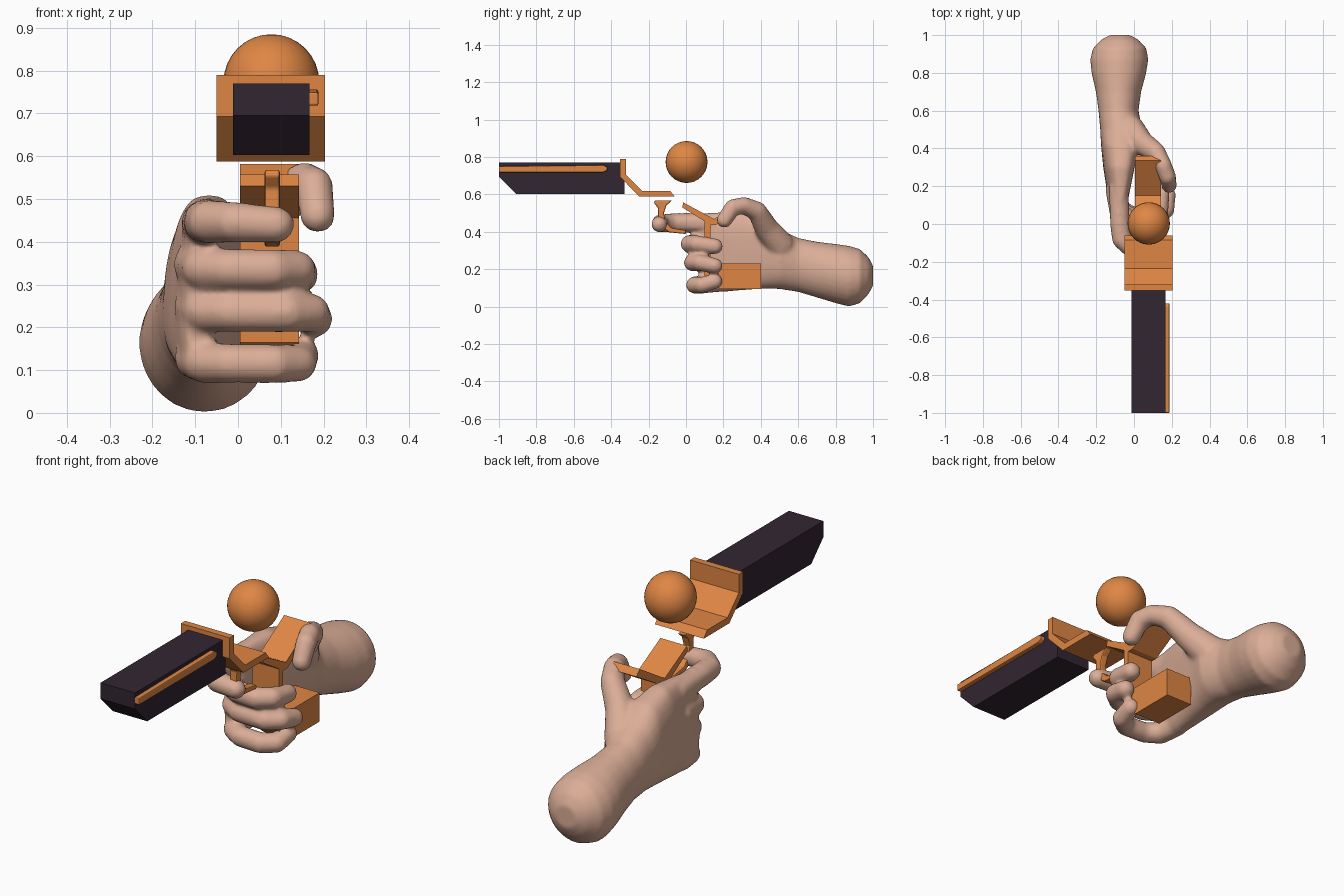
import bpy, bmesh, math
from mathutils import Vector

if "Cube" in bpy.data.objects:
    bpy.data.objects.remove(bpy.data.objects["Cube"])


def material(name, rgb):
    m = bpy.data.materials.new(name)
    m.diffuse_color = (*rgb, 1)
    m.use_nodes = True
    m.node_tree.nodes["Principled BSDF"].inputs["Base Color"].default_value = m.diffuse_color
    return m


ORANGE = material("orange", (0.74, 0.24, 0.058))
DARK = material("dark plum", (0.031, 0.019, 0.031))
SKIN = material("skin", (0.71, 0.42, 0.31))


def finish(name, bm, mat):
    bmesh.ops.recalc_face_normals(bm, faces=bm.faces)
    me = bpy.data.meshes.new(name)
    bm.to_mesh(me)
    bm.free()
    ob = bpy.data.objects.new(name, me)
    me.materials.append(mat)
    bpy.context.collection.objects.link(ob)
    return ob


def smooth(ob):
    for p in ob.data.polygons:
        p.use_smooth = True


def extrude_profile(name, profile, x0, x1, mat):
    """Prism from a side outline of (y, z) points, running from x0 to x1."""
    bm = bmesh.new()
    face = bm.faces.new([bm.verts.new((x0, y, z)) for y, z in profile])
    new = bmesh.ops.extrude_face_region(bm, geom=[face])["geom"]
    bmesh.ops.translate(bm, vec=(x1 - x0, 0, 0),
                        verts=[g for g in new if isinstance(g, bmesh.types.BMVert)])
    return finish(name, bm, mat)


def bevel(ob, width):
    m = ob.modifiers.new("bevel", "BEVEL")
    m.width, m.segments, m.limit_method = width, 2, "ANGLE"


# barrel with a chamfered lower front, and its side rail
extrude_profile("barrel", [(-1, 0.77), (-1, 0.695), (-0.91, 0.603), (-0.33, 0.603), (-0.33, 0.77)],
                -0.012, 0.167, DARK)
rail = extrude_profile("side_rail", [(-1, 0.718), (-1, 0.75), (-0.44, 0.756), (-0.42, 0.745),
                                     (-0.42, 0.73), (-0.44, 0.718)], 0.16, 0.188, ORANGE)
bevel(rail, 0.005)

# folded bracket behind the barrel
extrude_profile("bracket", [(-0.352, 0.79), (-0.352, 0.693), (-0.25, 0.588), (-0.06, 0.588),
                            (-0.085, 0.619), (-0.236, 0.619), (-0.32, 0.704), (-0.32, 0.79)],
                -0.05, 0.203, ORANGE)

# floating ball
bm = bmesh.new()
bmesh.ops.create_uvsphere(bm, u_segments=32, v_segments=16, radius=0.112)
bmesh.ops.translate(bm, vec=(0.078, 0.003, 0.773), verts=bm.verts)
smooth(finish("ball", bm, ORANGE))

# frame: V-shaped top plate, upright post and grip block
extrude_profile("frame_plate", [(-0.02, 0.53), (-0.015, 0.557), (0.15, 0.468), (0.335, 0.582),
                                (0.36, 0.555), (0.16, 0.437), (0.13, 0.437)], 0.005, 0.143, ORANGE)
extrude_profile("frame_post", [(0.1, 0.2), (0.1, 0.455), (0.13, 0.455), (0.13, 0.2)],
                0.005, 0.143, ORANGE)
extrude_profile("grip", [(0.1, 0.165), (0.1, 0.23), (0.4, 0.23), (0.4, 0.095), (0.18, 0.095)],
                0.005, 0.143, ORANGE)

# curved trigger
trigger = extrude_profile("trigger", [
    (-0.172, 0.555), (-0.165, 0.568), (-0.075, 0.568), (-0.105, 0.54), (-0.118, 0.5),
    (-0.11, 0.455), (-0.075, 0.42), (0.0, 0.408), (0.0, 0.388), (-0.09, 0.397),
    (-0.13, 0.425), (-0.15, 0.48), (-0.148, 0.525)], 0.062, 0.098, ORANGE)
bevel(trigger, 0.006)

# hand: forearm and palm are one loft, digits are chains of spheres, all fused
bm = bmesh.new()


def palm_ring(y, cx, bottom, top, rx, power):
    cz, rz, n = (bottom + top) / 2, (top - bottom) / 2, 28
    ring = []
    for i in range(n):
        c, s = math.cos(2 * math.pi * i / n), math.sin(2 * math.pi * i / n)
        x = math.copysign(abs(c) ** power, c) * rx
        z = math.copysign(abs(s) ** power, s) * rz
        ring.append(bm.verts.new((cx + x - 0.06 * (power < 0.9) * -z, y, cz + z)))
    return ring


# y, centre x, bottom z, top z, half width, roundness
SECTIONS = [
    (1.0, -0.075, 0.11, 0.22, 0.055, 1), (0.975, -0.075, 0.065, 0.265, 0.10, 1),
    (0.93, -0.076, 0.018, 0.308, 0.142, 1), (0.87, -0.078, 0.0, 0.325, 0.154, 1),
    (0.8, -0.08, 0.018, 0.335, 0.145, 1), (0.7, -0.082, 0.048, 0.347, 0.12, 1),
    (0.6, -0.082, 0.078, 0.367, 0.106, 1), (0.5, -0.068, 0.094, 0.415, 0.11, 0.85),
    (0.42, -0.075, 0.096, 0.475, 0.098, 0.75), (0.3, -0.08, 0.088, 0.51, 0.08, 0.7),
    (0.2, -0.082, 0.078, 0.505, 0.062, 0.7), (0.11, -0.085, 0.085, 0.5, 0.046, 0.7),
    (0.07, -0.085, 0.11, 0.48, 0.032, 0.7)]
rings = [palm_ring(*s) for s in SECTIONS]
for a, b in zip(rings, rings[1:]):
    for i in range(len(a)):
        j = (i + 1) % len(a)
        bm.faces.new((a[i], a[j], b[j], b[i]))
bm.faces.new(rings[0])
bm.faces.new(rings[-1])


def digit(points):
    """Row of overlapping spheres through (x, y, z, radius) points."""
    for p, q in zip(points, points[1:]):
        p, q = Vector(p), Vector(q)
        steps = max(2, int((q - p).length / 0.012))
        for k in range(steps + 1):
            v = p.lerp(q, k / steps)
            ball = bmesh.ops.create_icosphere(bm, subdivisions=2, radius=v[3])["verts"]
            bmesh.ops.translate(bm, vec=v.xyz, verts=ball)


# index finger
digit([(-0.08, 0.18, 0.445, 0.055), (-0.075, 0.0, 0.448, 0.054), (-0.065, -0.08, 0.447, 0.053),
       (-0.01, -0.135, 0.446, 0.049), (0.09, -0.143, 0.44, 0.044)])
# middle, ring and little fingers: knuckle z, tip x, tip z, front y, radius
for z, tip_x, tip_z, front, r in [(0.338, 0.146, 0.322, 0.018, 0.049),
                                  (0.238, 0.18, 0.218, 0.035, 0.048),
                                  (0.118, 0.15, 0.135, 0.045, 0.047)]:
    digit([(-0.1, 0.18, z + 0.01, r + 0.004), (-0.08, front + 0.045, z, r + 0.003),
           (-0.02, front + 0.005, z - 0.002, r), (tip_x - 0.065, front, z - 0.003, r),
           (tip_x - 0.01, front + 0.04, z - 0.003, r - 0.002),
           (tip_x, 0.155, tip_z, r - 0.005)])
# thumb
digit([(-0.02, 0.5, 0.33, 0.08), (0.04, 0.43, 0.42, 0.066), (0.115, 0.38, 0.51, 0.054),
       (0.155, 0.31, 0.541, 0.047), (0.178, 0.25, 0.53, 0.046), (0.186, 0.205, 0.462, 0.043)])

hand = finish("hand", bm, SKIN)
fuse = hand.modifiers.new("fuse", "REMESH")
fuse.mode, fuse.voxel_size, fuse.use_smooth_shade = "VOXEL", 0.01, True
soft = hand.modifiers.new("soften", "SMOOTH")
soft.factor, soft.iterations = 0.5, 8
smooth(hand)
